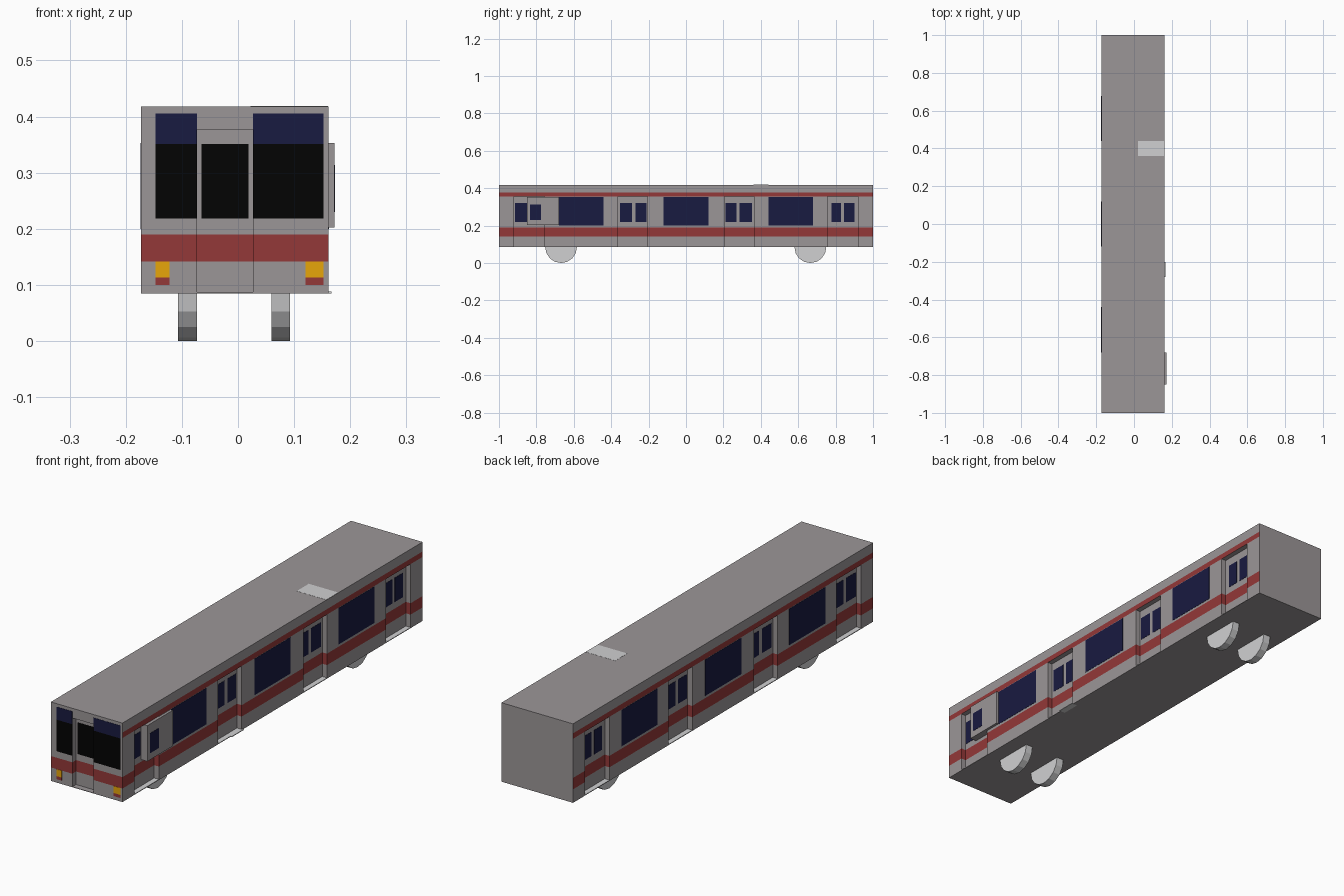
import bpy, bmesh, math
from mathutils import Matrix, Vector

if "Cube" in bpy.data.objects:
    bpy.data.objects.remove(bpy.data.objects["Cube"])

XL, XR = -0.173, 0.161          # body sides
Z0, Z1 = 0.085, 0.418           # body bottom and roof
DEPTH = 0.022                   # doorway recess
HEAD = 0.355                    # doorway top
T = 0.001                       # plate thickness


def material(name, rgb):
    m = bpy.data.materials.new(name)
    m.diffuse_color = (*rgb, 1)
    m.use_nodes = True
    m.node_tree.nodes["Principled BSDF"].inputs["Base Color"].default_value = m.diffuse_color
    return m


GREY = material("body grey", (0.33, 0.307, 0.312))
RED = material("stripe red", (0.296, 0.04, 0.04))
NAVY = material("window navy", (0.0095, 0.0105, 0.052))
BLACK = material("windscreen black", (0.001, 0.001, 0.001))
YELLOW = material("lamp yellow", (0.8, 0.38, 0.003))
LIGHT = material("light grey", (0.63, 0.63, 0.64))


def finish(bm, name, *mats):
    bmesh.ops.recalc_face_normals(bm, faces=bm.faces)
    me = bpy.data.meshes.new(name)
    bm.to_mesh(me)
    bm.free()
    for m in mats:
        me.materials.append(m)
    ob = bpy.data.objects.new(name, me)
    bpy.context.collection.objects.link(ob)
    return ob


def add_box(bm, x, y, z):
    size = [b - a for a, b in (x, y, z)]
    mid = Vector([(a + b) / 2 for a, b in (x, y, z)])
    bmesh.ops.create_cube(bm, size=1, matrix=Matrix.Translation(mid) @ Matrix.Diagonal((*size, 1)))


def box(name, x, y, z, mat):
    bm = bmesh.new()
    add_box(bm, x, y, z)
    return finish(bm, name, mat)


# Body shell with recessed doorways cut into both sides and the front
doors = [(-0.92, -0.757), (-0.363, -0.205), (0.205, 0.363), (0.757, 0.92)]
bm = bmesh.new()
for y in doors:
    add_box(bm, (XR - DEPTH, XR + 0.1), y, (Z0 + 0.002, HEAD))
    add_box(bm, (XL - 0.1, XL + DEPTH), y, (Z0 + 0.002, HEAD))
add_box(bm, (-0.073, 0.027), (-1.1, -0.975), (Z0 + 0.002, 0.377))
cutter = finish(bm, "doorway_cutter")
cutter.hide_render = True
body = box("body", (XL, XR), (-1, 1), (Z0, Z1), GREY)
mod = body.modifiers.new("doorways", "BOOLEAN")
mod.object = cutter
mod.operation = "DIFFERENCE"
mod.solver = "EXACT"
cut = bpy.data.meshes.new_from_object(body.evaluated_get(bpy.context.evaluated_depsgraph_get()))
body.modifiers.clear()
bpy.data.objects.remove(cutter)

# Stripes: slice the shell by height, then colour by height and direction
body.data = cut
cut.materials.clear()
for m in (GREY, RED):
    cut.materials.append(m)
bm = bmesh.new()
bm.from_mesh(cut)
for h in (0.142, 0.19, HEAD, 0.378):
    bmesh.ops.bisect_plane(bm, geom=bm.verts[:] + bm.edges[:] + bm.faces[:],
                           plane_co=(0, 0, h), plane_no=(0, 0, 1))
bm.normal_update()
for f in bm.faces:
    c, n = f.calc_center_median(), f.normal
    low = 0.142 < c.z < 0.19 and abs(n.z) < 0.5 and c.y < 0.99
    high = HEAD < c.z < 0.378 and abs(n.x) > 0.5 and abs(c.x) > 0.15
    f.material_index = 1 if low or high else 0
bm.to_mesh(cut)
bm.free()

# Side windows, door panes and sills, on both sides
big = [(-0.68, -0.44), (-0.12, 0.12), (0.44, 0.678)]
panes = [(-0.915, -0.85), (-0.833, -0.775), (-0.353, -0.29), (-0.27, -0.212),
         (0.212, 0.27), (0.287, 0.353), (0.778, 0.828), (0.846, 0.9)]
for side, x, s in (("right", XR, 1), ("left", XL, -1)):
    xd = x - s * DEPTH
    for y in big:
        box(side + "_window", sorted((x - s * T, x + s * T)), y, (0.2, 0.353), NAVY)
    for y in panes:
        box(side + "_door_pane", sorted((xd - s * T, xd + s * T)), y, (0.218, 0.32), NAVY)
    for y in doors:
        box(side + "_sill", sorted((xd, x)), y, (Z0 + 0.001, Z0 + 0.003), LIGHT)

# Front windscreens, blinds, lamps
front = (-1 - T, -1 + T)
for name, x in (("left", (-0.147, -0.073)), ("right", (0.027, 0.152))):
    box(name + "_windscreen", x, front, (0.218, 0.351), BLACK)
    box(name + "_blind", x, front, (0.351, 0.405), NAVY)
for name, x in (("left", (-0.147, -0.122)), ("right", (0.12, 0.152))):
    box(name + "_headlamp", x, front, (0.113, 0.142), YELLOW)
    box(name + "_tail_lamp", x, front, (0.1, 0.113), RED)
box("cab_door_window", (-0.065, 0.019), (-0.976, -0.974), (0.218, 0.351), BLACK)

# Slid-open door panel, loose step and roof hatch
box("open_door_panel", (0.142, 0.172), (-0.85, -0.68), (0.202, 0.353), GREY)
box("open_door_pane", (0.17, 0.173), (-0.833, -0.775), (0.23, 0.314), NAVY)
box("loose_step", (0.14, 0.167), (-0.28, -0.2), (Z0, Z0 + 0.003), LIGHT)
box("roof_hatch", (0.022, 0.16), (0.36, 0.44), (Z1 - 0.003, Z1 + 0.0005), LIGHT)

# Half-disc wheels under the floor
for y in (-0.668, 0.665):
    for x0, x1 in ((-0.107, -0.073), (0.06, 0.093)):
        bm = bmesh.new()
        rim = [bm.verts.new((x0, y + Z0 * math.cos(a), Z0 - Z0 * math.sin(a)))
               for a in (math.pi * i / 8 for i in range(9))]
        face = bm.faces.new(rim)
        ext = bmesh.ops.extrude_face_region(bm, geom=[face])["geom"]
        bmesh.ops.translate(bm, vec=(x1 - x0, 0, 0),
                            verts=[v for v in ext if isinstance(v, bmesh.types.BMVert)])
        finish(bm, "wheel", LIGHT)
